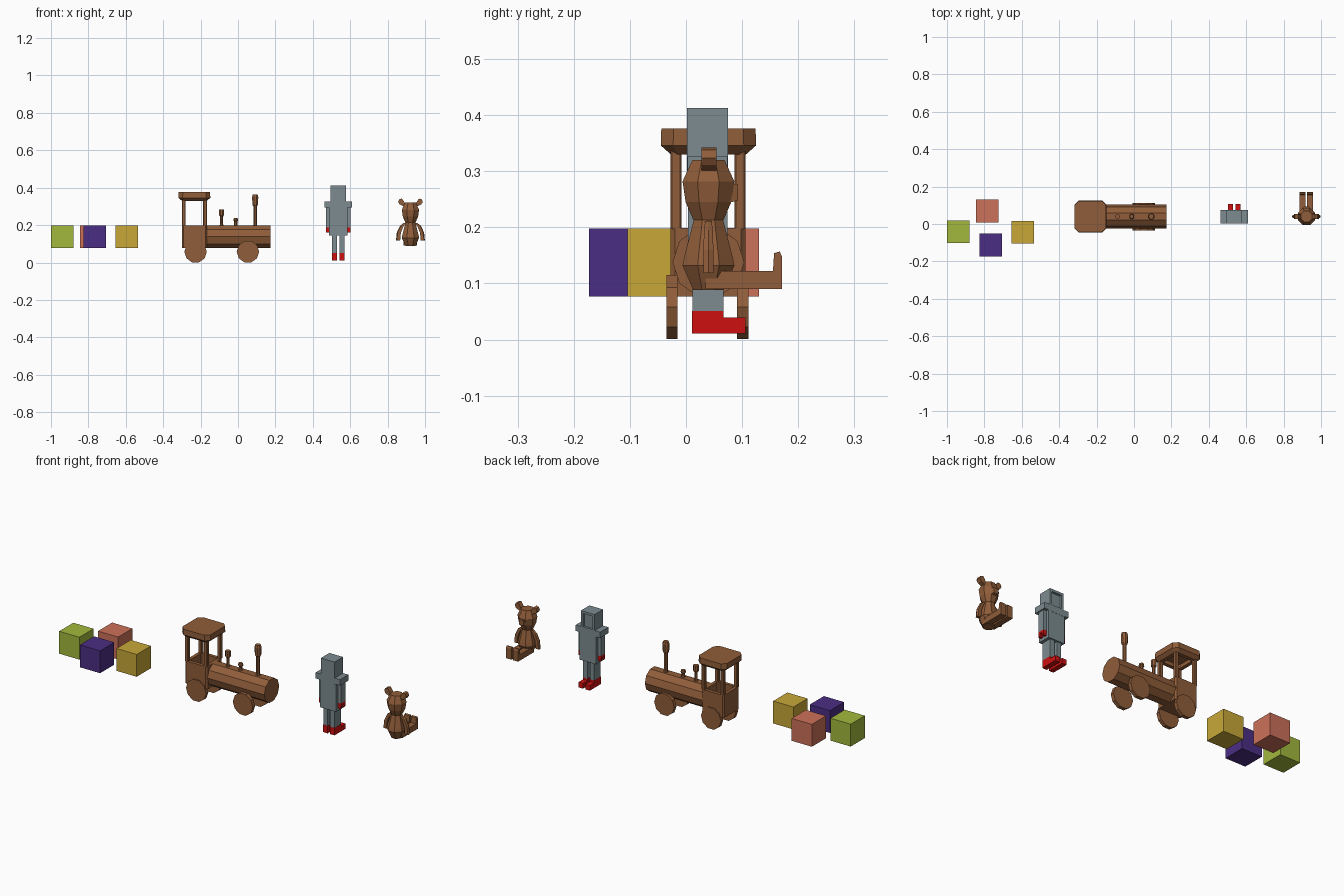
import bpy, bmesh, math
from mathutils import Vector, Matrix

if "Cube" in bpy.data.objects:
    bpy.data.objects.remove(bpy.data.objects["Cube"])

CY = 0.04  # shared depth centre of train, robot and bear


def mat(name, rgb):
    m = bpy.data.materials.new(name)
    m.diffuse_color = (*rgb, 1)
    m.use_nodes = True
    m.node_tree.nodes["Principled BSDF"].inputs["Base Color"].default_value = m.diffuse_color
    return m


BROWN = mat("brown wood", (0.28, 0.11, 0.042))
GREY = mat("steel grey", (0.20, 0.26, 0.28))
RED = mat("bright red", (0.62, 0.005, 0.005))
GREEN = mat("lime green", (0.36, 0.48, 0.047))
SALMON = mat("salmon", (0.60, 0.165, 0.10))
PURPLE = mat("deep purple", (0.07, 0.027, 0.23))
YELLOW = mat("mustard yellow", (0.58, 0.39, 0.04))


def finish(name, bm, material):
    bmesh.ops.recalc_face_normals(bm, faces=bm.faces[:])
    me = bpy.data.meshes.new(name)
    bm.to_mesh(me)
    bm.free()
    me.materials.append(material)
    ob = bpy.data.objects.new(name, me)
    bpy.context.collection.objects.link(ob)
    return ob


def loft(name, rings, material):
    """Skin rings of equal point count and cap both ends."""
    bm = bmesh.new()
    vs = [[bm.verts.new(p) for p in r] for r in rings]
    n = len(rings[0])
    for a, b in zip(vs, vs[1:]):
        for i in range(n):
            j = (i + 1) % n
            bm.faces.new((a[i], a[j], b[j], b[i]))
    bm.faces.new(vs[0])
    bm.faces.new(vs[-1])
    return finish(name, bm, material)


def box(name, x0, x1, y0, y1, z0, z1, material):
    ring = lambda z: [(x0, y0, z), (x1, y0, z), (x1, y1, z), (x0, y1, z)]
    return loft(name, [ring(z0), ring(z1)], material)


def lathe(name, x, y, prof, sides, material, turn=0.5):
    """Turn a (radius, z) profile about a vertical axis."""
    rings = [[(x + r * math.cos((i + turn) * math.tau / sides),
               y + r * math.sin((i + turn) * math.tau / sides), z)
              for i in range(sides)] for r, z in prof]
    return loft(name, rings, material)


def cylinder(name, start, end, r, sides, material, horizontal):
    """Cylinder with a corner pointing along the given horizontal direction."""
    h, up = Vector(horizontal), Vector((0, 0, 1))
    rings = [[Vector(c) + r * (h * math.cos(i * math.tau / sides) + up * math.sin(i * math.tau / sides))
              for i in range(sides)] for c in (start, end)]
    return loft(name, rings, material)


def octagon(cx, cy, hx, hy, c, z):
    return [(cx + a, cy + b, z) for a, b in (
        (-hx + c, -hy), (hx - c, -hy), (hx, -hy + c), (hx, hy - c),
        (hx - c, hy), (-hx + c, hy), (-hx, hy - c), (-hx, -hy + c))]


# Toy blocks
S = 0.121
for name, x, y, m in (("green_block", -1.0, -0.102, GREEN), ("salmon_block", -0.845, 0.009, SALMON),
                      ("purple_block", -0.826, -0.173, PURPLE), ("yellow_block", -0.655, -0.104, YELLOW)):
    box(name, x, x + S, y, y + S, 0.077, 0.077 + S, m)

# Train boiler and wheels
cylinder("boiler", (-0.18, CY, 0.138), (0.174, CY, 0.138), 0.064, 10, BROWN, (0, 1, 0))
for s, side in ((-1, "near"), (1, "far")):
    for wx, end in ((-0.227, "rear"), (0.053, "front")):
        cylinder(f"{end}_{side}_wheel", (wx, CY - 0.002 + s * 0.053, 0.058),
                 (wx, CY - 0.002 + s * 0.073, 0.058), 0.06, 10, BROWN, (1, 0, 0))

# Cab: open-topped tub, corner posts, hollow roof
CX, HX, HY = -0.233, 0.067, 0.067
tub = [octagon(CX, CY - 0.001, HX, HY, 0.008, 0.077), octagon(CX, CY - 0.001, HX, HY, 0.008, 0.199),
       octagon(CX, CY - 0.001, HX - 0.018, HY - 0.018, 0.006, 0.199),
       octagon(CX, CY - 0.001, HX - 0.018, HY - 0.018, 0.006, 0.10)]
loft("cab_tub", tub, BROWN)
for sx in (-1, 1):
    for sy in (-1, 1):
        px, py = CX + sx * (HX - 0.010), CY - 0.001 + sy * (HY - 0.010)
        loft("cab_post", [octagon(px, py, 0.010, 0.010, 0.003, z) for z in (0.197, 0.34)], BROWN)
roof = [octagon(CX, CY, hx, hy, c, z) for hx, hy, c, z in (
    (0.084, 0.084, 0.022, 0.376), (0.085, 0.085, 0.022, 0.346), (0.067, 0.067, 0.012, 0.330),
    (0.048, 0.048, 0.008, 0.330), (0.048, 0.048, 0.008, 0.350))]
loft("cab_roof", roof, BROWN)

# Chimney and two small stacks on the boiler
for name, x, prof in (
    ("chimney", 0.092, ((0.013, 0.19), (0.010, 0.21), (0.010, 0.300), (0.016, 0.308), (0.018, 0.350), (0.014, 0.364))),
    ("tall_stack", -0.088, ((0.013, 0.19), (0.008, 0.21), (0.008, 0.245), (0.014, 0.252), (0.014, 0.283))),
    ("short_stack", -0.012, ((0.014, 0.19), (0.009, 0.207), (0.009, 0.218), (0.014, 0.226), (0.011, 0.237)))):
    lathe(name, x, CY, prof, 8, BROWN)

# Robot head with a recessed face plate on the +y side
RX = 0.536
frame = lambda hx, z0, z1, y: [(RX - hx, y, z0), (RX + hx, y, z0), (RX + hx, y, z1), (RX - hx, y, z1)]
loft("robot_head", [frame(0.041, 0.29, 0.413, 0.002), frame(0.041, 0.29, 0.413, 0.075),
                    frame(0.029, 0.328, 0.400, 0.075), frame(0.029, 0.328, 0.400, 0.063)], GREY)
box("robot_torso", RX - 0.049, RX + 0.049, 0.004, 0.074, 0.145, 0.326, GREY)

# Robot arms, claws, legs and feet, mirrored about its middle
for s, side in ((-1, "left"), (1, "right")):
    def part(name, a, b, y0, y1, z0, z1, m):
        lo, hi = sorted((RX + s * a, RX + s * b))
        box(f"robot_{side}_{name}", lo, hi, y0, y1, z0, z1, m)
    part("shoulder", 0.04, 0.073, 0.003, 0.074, 0.294, 0.326, GREY)
    part("arm", 0.048, 0.066, 0.020, 0.058, 0.188, 0.296, GREY)
    part("claw_palm", 0.048, 0.066, 0.020, 0.058, 0.176, 0.190, RED)
    part("claw_back", 0.048, 0.066, 0.020, 0.032, 0.160, 0.176, RED)
    part("claw_front", 0.048, 0.066, 0.046, 0.058, 0.160, 0.176, RED)
    part("leg", 0.008, 0.033, 0.012, 0.067, 0.048, 0.147, GREY)
    lo = RX + s * 0.007
    hi = RX + s * 0.034
    foot = [(0.011, 0.011), (0.106, 0.011), (0.106, 0.039), (0.067, 0.039), (0.067, 0.051), (0.011, 0.051)]
    loft(f"robot_{side}_foot", [[(x, y, z) for y, z in foot] for x in (lo, hi)], RED)

# Bear body and head, eight-sided
BX = 0.922
lathe("bear_body", BX, CY, ((0.029, 0.088), (0.050, 0.132), (0.046, 0.150), (0.027, 0.218)), 8, BROWN)
lathe("bear_head", BX, CY, ((0.029, 0.213), (0.044, 0.245), (0.050, 0.282), (0.031, 0.320)), 8, BROWN)
loft("bear_snout", [[(BX + dx, y, 0.262 + dz) for dx, dz in ((-a, -b), (a, -b), (a, b), (-a, b))]
                    for a, b, y in ((0.022, 0.02, 0.07), (0.014, 0.014, 0.093))], BROWN)

# Bear ears, arms and legs
for s, side in ((-1, "left"), (1, "right")):
    ear = [(0.018, 0.300), (0.034, 0.300), (0.058, 0.311), (0.066, 0.324), (0.060, 0.338), (0.046, 0.342), (0.036, 0.328)]
    loft(f"bear_{side}_ear", [[(BX + s * x, y, z) for x, z in ear] for y in (0.028, 0.054)], BROWN)
    arm = [(0.030, 0.211, 0.007), (0.046, 0.196, 0.010), (0.062, 0.160, 0.011), (0.066, 0.119, 0.011)]
    loft(f"bear_{side}_arm", [[(BX + s * (x + w * a), CY + w * b, z)
                               for a, b in ((-1, -0.8), (0.6, -0.8), (1, 0), (0.6, 0.8), (-1, 0.8))]
                              for x, z, w in arm], BROWN)
    leg = [(0.035, 0.090), (0.171, 0.090), (0.171, 0.148), (0.167, 0.157), (0.157, 0.154), (0.155, 0.122), (0.035, 0.122)]
    loft(f"bear_{side}_leg", [[(BX + s * x, y, z) for y, z in leg] for x in (0.004, 0.036)], BROWN)
